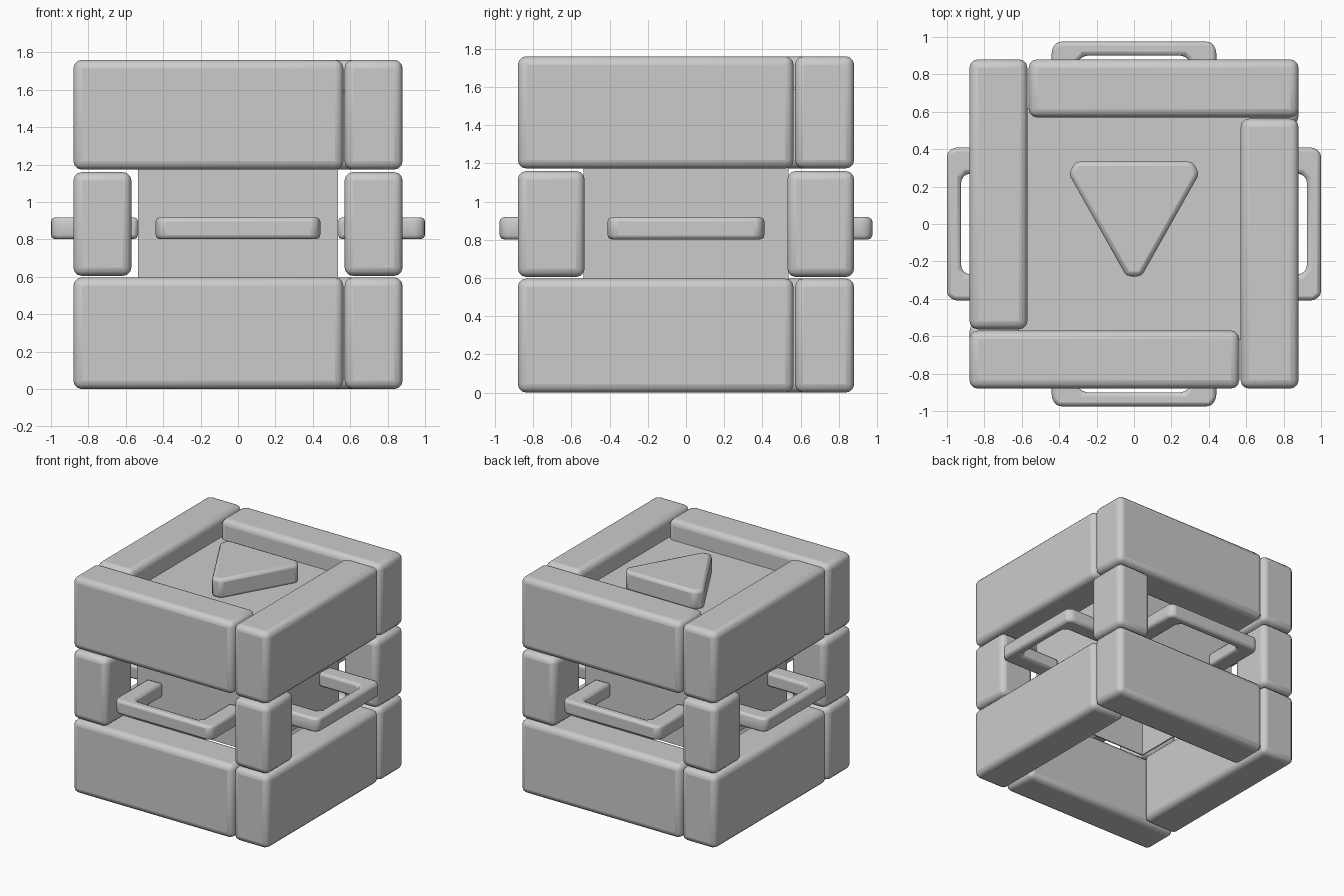
import bpy, bmesh, math
from mathutils import Matrix, Vector

cube = bpy.data.objects.get("Cube")
if cube:
    bpy.data.objects.remove(cube, do_unlink=True)

grey = bpy.data.materials.new("plain_grey")
grey.use_nodes = True
COLOUR = (0.6, 0.6, 0.6, 1)
grey.diffuse_color = COLOUR
grey.node_tree.nodes["Principled BSDF"].inputs["Base Color"].default_value = COLOUR


def finish(name, bm, bevel=0.0, segments=3, turn=0):
    """Turn the bmesh about z, make an object, bevel and smooth it."""
    bmesh.ops.rotate(bm, verts=bm.verts, matrix=Matrix.Rotation(turn * math.pi / 2, 3, 'Z'))
    bmesh.ops.recalc_face_normals(bm, faces=bm.faces)
    mesh = bpy.data.meshes.new(name)
    bm.to_mesh(mesh)
    bm.free()
    mesh.materials.append(grey)
    obj = bpy.data.objects.new(name, mesh)
    bpy.context.collection.objects.link(obj)
    if bevel:
        mod = obj.modifiers.new("rounding", 'BEVEL')
        mod.width, mod.segments = bevel, segments
        mod.limit_method = 'ANGLE'
        mod.angle_limit = math.radians(25)
    bpy.ops.object.select_all(action='DESELECT')
    bpy.context.view_layer.objects.active = obj
    obj.select_set(True)
    bpy.ops.object.shade_smooth_by_angle(angle=math.radians(40))
    return obj


def box(name, low, high, bevel=0.0, turn=0):
    low, high = Vector(low), Vector(high)
    bm = bmesh.new()
    bmesh.ops.create_cube(bm, size=1)
    bmesh.ops.scale(bm, vec=high - low, verts=bm.verts)
    bmesh.ops.translate(bm, vec=(low + high) / 2, verts=bm.verts)
    return finish(name, bm, bevel, turn=turn)


def prism(name, outline, z0, z1, bevel, turn=0, segments=2):
    bm = bmesh.new()
    face = bm.faces.new([bm.verts.new((x, y, z0)) for x, y in outline])
    top = bmesh.ops.extrude_face_region(bm, geom=[face])["geom"]
    verts = [v for v in top if isinstance(v, bmesh.types.BMVert)]
    bmesh.ops.translate(bm, vec=(0, 0, z1 - z0), verts=verts)
    return finish(name, bm, bevel, segments, turn)


OUT, IN, WALL = 0.88, 0.57, 0.535
sides = ("front", "right", "back", "left")

for i, side in enumerate(sides):
    # Planks laid in a pinwheel, one ring below and one above
    for level, z0, z1 in (("lower", 0, 0.597), ("upper", 1.173, 1.76)):
        box(f"{level}_{side}_plank", (-OUT, -OUT, z0), (IN - 0.007, -IN, z1), 0.045, i)

    # Inner wall panel behind each handle
    box(f"{side}_wall", (-WALL, -WALL, 0.57), (WALL, -WALL + 0.01, 1.6), turn=i)

    # U-shaped handle with chamfered corners
    reach = 0.975 if i % 2 == 0 else 1.0
    half = 0.44 if i % 2 == 0 else 0.41
    hole = half - 0.14
    bar = reach - 0.075
    right_half = [(half, -WALL), (hole, -WALL), (hole, -bar + 0.03), (hole - 0.03, -bar)]
    outer_half = [(half - 0.03, -reach), (half, -reach + 0.04)]
    outline = (right_half + [(-x, y) for x, y in reversed(right_half)]
               + [(-x, y) for x, y in reversed(outer_half)] + outer_half)
    prism(f"{side}_handle", outline, 0.802, 0.918, 0.022, i)

# Corner posts between the two rings
for sx, xname in ((-1, "right"), (1, "left")):
    for sy, yname in ((-1, "front"), (1, "back")):
        xs, ys = sorted((sx * IN, sx * OUT)), sorted((sy * 0.53, sy * OUT))
        box(f"{yname}_{xname}_post", (xs[0], ys[0], 0.605), (xs[1], ys[1], 1.16), 0.045)

# Recessed lid with a raised triangle that has clipped corners
box("lid_panel", (-0.62, -0.62, 1.585), (0.62, 0.62, 1.6))
clipped = [(0.04, -0.28), (0.35, 0.27), (0.31, 0.335)]
triangle = clipped + [(-x, y) for x, y in reversed(clipped)]
prism("lid_triangle", triangle, 1.59, 1.75, 0.025)
